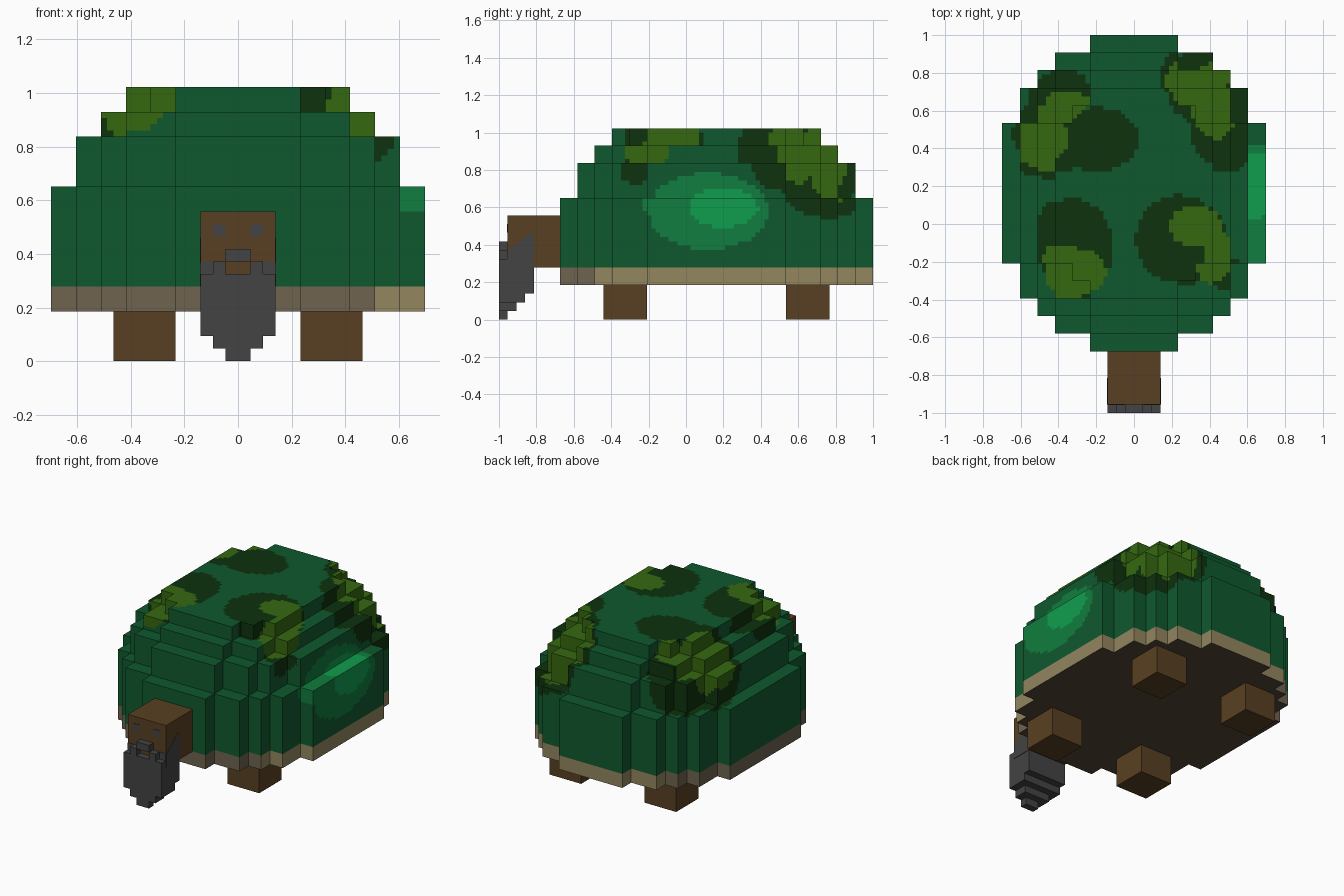
import bpy, bmesh, math
from mathutils import Vector

cube = bpy.data.objects.get("Cube")
if cube:
    bpy.data.objects.remove(cube, do_unlink=True)

U = 0.093          # block size
CY = 0.163         # shell centre in y
S = 4              # paint cells per block


def lin(c):
    c /= 255
    return c / 12.92 if c <= 0.04045 else ((c + 0.055) / 1.055) ** 2.4


def material(name, rgb):
    m = bpy.data.materials.new(name)
    col = (*[lin(c) for c in rgb], 1)
    m.use_nodes = True
    m.diffuse_color = col
    b = m.node_tree.nodes["Principled BSDF"]
    b.inputs["Base Color"].default_value = col
    b.inputs["Roughness"].default_value = 0.9
    return m


green = material("shell green", (15, 89, 46))
dark = material("dark green", (14, 50, 14))
olive = material("olive green", (53, 104, 16))
mid = material("mid green", (16, 125, 62))
bright = material("bright green", (16, 157, 77))
tan = material("tan", (147, 134, 95))
stone = material("grey tan", (110, 100, 80))
under = material("underside brown", (82, 70, 54))
brown = material("skin brown", (88, 64, 34))
charcoal = material("charcoal", (67, 67, 67))


def finish(name, bm, mats):
    bmesh.ops.remove_doubles(bm, verts=bm.verts, dist=1e-5)
    bmesh.ops.recalc_face_normals(bm, faces=bm.faces)
    me = bpy.data.meshes.new(name)
    bm.to_mesh(me)
    bm.free()
    for m in mats:
        me.materials.append(m)
    ob = bpy.data.objects.new(name, me)
    bpy.context.scene.collection.objects.link(ob)
    return ob


def add_box(bm, x0, x1, y0, y1, z0, z1):
    vs = bmesh.ops.create_cube(bm, size=1)["verts"]
    for v in vs:
        v.co = Vector(((x0, x1)[v.co.x > 0], (y0, y1)[v.co.y > 0], (z0, z1)[v.co.z > 0]))


def box(name, mat, *b):
    bm = bmesh.new()
    add_box(bm, *b)
    return finish(name, bm, [mat])


# Shell plan: half width of each row in blocks, then shrunk for each tier
rows = [2.5, 4.5, 5.5, 6.5, 6.5] + [7.5] * 8 + [6.5, 6.5, 5.5, 4.5, 2.5]
tiers = []
plan = rows
for top in (7, 9, 10, 11):
    tiers.append((plan, top))
    p = [0] + plan + [0]
    plan = [min(p[i - 1], p[i] - 1, p[i + 1]) for i in range(1, len(p) - 1)]


def height(i, j):
    """Shell top, in blocks, over cell i (across) and j (along); 2 is open air."""
    h = 2
    for plan, top in tiers:
        if 0 <= j < 18 and abs(i - 7) + 0.5 <= plan[j]:
            h = top
    return h


# Painted spots as ellipsoids: x, y, z, rx, ry, rz
OLIVE = [(-.47, .46, .88, .18, .18, .20), (-.35, .62, .88, .13, .09, .20),
         (.29, .75, .90, .12, .14, .25), (.41, .60, .88, .13, .17, .24),
         (.42, .78, .75, .17, .13, .12), (-.37, -.26, .95, .14, .17, .16),
         (-.27, -.25, .97, .13, .12, .15), (.32, -.01, .95, .14, .12, .20),
         (.42, -.17, .90, .11, .15, .14)]
DARK = [(-.43, .48, .85, .28, .25, .31), (-.20, .45, 1.0, .23, .17, .15),
        (-.40, .62, .80, .20, .22, .28), (.34, .74, .85, .21, .25, .30),
        (.45, .48, .85, .19, .22, .28), (.50, .74, .70, .25, .24, .17),
        (-.32, -.12, .94, .23, .28, .20), (.24, -.08, .95, .25, .25, .20),
        (.50, -.27, .82, .10, .09, .10)]
BRIGHT = [(.65, .20, .60, .20, .19, .11)]
MID = [(.65, .12, .58, .20, .33, .21), (.65, -.19, .61, .08, .06, .05)]


def inside(c, spots):
    return any(((c.x - x) / a) ** 2 + ((c.y - y) / b) ** 2 + ((c.z - z) / d) ** 2 < 1
               for x, y, z, a, b, d in spots)


def shell_colour(c):
    if c.z < 2 * U + 0.001:
        return 7
    if c.z < 3 * U:
        return 6 if c.x < -0.42 or (c.y < -0.385 and c.x < 0.505) else 5
    for spots, k in ((OLIVE, 2), (DARK, 1), (BRIGHT, 4), (MID, 3)):
        if inside(c, spots):
            return k
    return 0


def patch(bm, o, a, b, na, nb):
    """Grid of paint cells from corner o along block vectors a and b."""
    for m in range(na * S):
        for n in range(nb * S):
            q = [o + a * ((m + k) / S) + b * ((n + l) / S)
                 for k, l in ((0, 0), (1, 0), (1, 1), (0, 1))]
            f = bm.faces.new([bm.verts.new(v) for v in q])
            f.material_index = shell_colour(sum(q, Vector()) / 4)


# Shell: block tops, undersides and the walls between different heights
bm = bmesh.new()
X, Y, Z = Vector((U, 0, 0)), Vector((0, U, 0)), Vector((0, 0, U))
for i in range(-1, 16):
    for j in range(-1, 19):
        h = height(i, j)
        o = Vector(((i - 7.5) * U, CY + (j - 9) * U, 0))
        if h > 2:
            patch(bm, o + Z * h, X, Y, 1, 1)
            patch(bm, o + Z * 2, X, Y, 1, 1)
        for di, dj, start, along in ((1, 0, X, Y), (0, 1, Y, X)):
            lo, hi = sorted((h, height(i + di, j + dj)))
            if lo < hi:
                patch(bm, o + start + Z * lo, along, Z, 1, hi - lo)
finish("shell", bm, [green, dark, olive, mid, bright, tan, stone, under])

# Legs
for sx, side in ((1, "left"), (-1, "right")):
    xs = sorted((sx * 2.5 * U, sx * 5 * U))
    for sy, end in ((-1, "front"), (1, "back")):
        ys = sorted((CY + sy * 4 * U, CY + sy * 6.5 * U))
        box(f"{end}_{side}_leg", brown, *xs, *ys, 0, 2 * U)

# Head
H = 1.5 * U
FACE = -0.955
box("head", brown, -H, H, FACE, -0.66, 3 * U, 6 * U)

# Eyes
V = U / 2
for sx, side in ((1, "left"), (-1, "right")):
    xs = sorted((sx * V, sx * 2 * V))
    box(f"{side}_eye", charcoal, *xs, FACE - 0.003, FACE + 0.003, 10 * V, 11 * V)

# Beard: stepped layers of half blocks, narrowing towards the tip
bm = bmesh.new()
for z0, z1, half, depth in ((0, 1, 1, 1), (1, 2, 2, 2), (2, 3, 3, 3), (3, 6, 3, 4), (6, 7, 3, 1)):
    add_box(bm, -half * V, half * V, -1, -1 + depth * V, z0 * V, z1 * V)
# Moustache around the mouth
for x0, x1, z0, z1 in ((-2, -1, 7, 8), (1, 2, 7, 8), (-1, 1, 8, 9)):
    add_box(bm, x0 * V, x1 * V, -1, FACE, z0 * V, z1 * V)
# Cheek hair on the face
for x0, x1 in ((-3, -2), (2, 3)):
    add_box(bm, x0 * V, x1 * V, FACE - 0.003, FACE, 7 * V, 8 * V)
finish("beard", bm, [charcoal])

# Sideburns on the sides of the head
for sx, side in ((1, "left"), (-1, "right")):
    bm = bmesh.new()
    prof = [(FACE, .279), (-.815, .279), (-.815, .46), (-.84, .46), (-.885, .42), (FACE, .365)]
    f = bm.faces.new([bm.verts.new((sx * (H - 0.002), y, z)) for y, z in prof])
    ext = bmesh.ops.extrude_face_region(bm, geom=[f])["geom"]
    bmesh.ops.translate(bm, vec=(sx * 0.005, 0, 0),
                        verts=[g for g in ext if isinstance(g, bmesh.types.BMVert)])
    finish(f"{side}_sideburn", bm, [charcoal])
